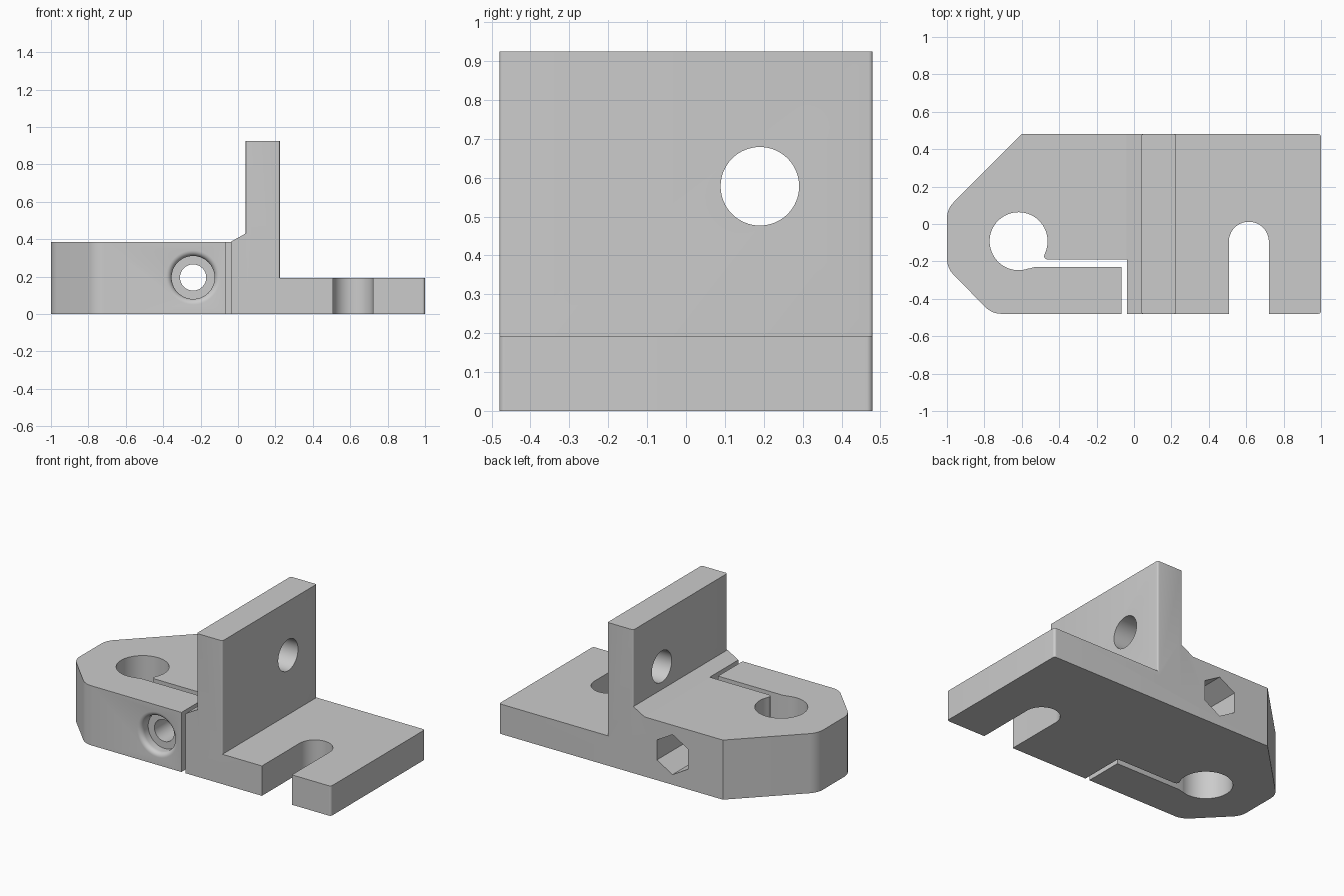
import bpy, bmesh, math
from mathutils import Vector

if "Cube" in bpy.data.objects:
    bpy.data.objects.remove(bpy.data.objects["Cube"], do_unlink=True)

grey = bpy.data.materials.new("plain grey")
grey.use_nodes = True
grey.diffuse_color = (0.6, 0.6, 0.6, 1)
grey.node_tree.nodes["Principled BSDF"].inputs["Base Color"].default_value = (0.6, 0.6, 0.6, 1)

AXES = {"x": lambda u, v, w: (w, u, v),
        "y": lambda u, v, w: (u, w, v),
        "z": lambda u, v, w: (u, v, w)}


def loft(name, rings, axis):
    """Solid through a list of (outline, position along axis) rings."""
    bm = bmesh.new()
    loops = [[bm.verts.new(AXES[axis](u, v, w)) for u, v in pts] for pts, w in rings]
    for a, b in zip(loops, loops[1:]):
        for i in range(len(a)):
            j = (i + 1) % len(a)
            bm.faces.new((a[i], a[j], b[j], b[i]))
    bm.faces.new(loops[0])
    bm.faces.new(loops[-1])
    bmesh.ops.recalc_face_normals(bm, faces=bm.faces[:])
    mesh = bpy.data.meshes.new(name)
    bm.to_mesh(mesh)
    bm.free()
    mesh.materials.append(grey)
    obj = bpy.data.objects.new(name, mesh)
    bpy.context.collection.objects.link(obj)
    return obj


def prism(name, pts, axis, lo, hi):
    return loft(name, [(pts, lo), (pts, hi)], axis)


def arc(cx, cy, r, n=64, start=0, sweep=360):
    steps = n if sweep == 360 else n + 1
    angles = [math.radians(start + sweep * i / n) for i in range(steps)]
    return [(cx + r * math.cos(a), cy + r * math.sin(a)) for a in angles]


def rounded(corners, n=8):
    """Outline with each (x, y, radius) corner filleted."""
    out = []
    for i, (x, y, r) in enumerate(corners):
        p = Vector((x, y))
        if r == 0:
            out.append((x, y))
            continue
        a = (Vector(corners[i - 1][:2]) - p).normalized()
        b = (Vector(corners[(i + 1) % len(corners)][:2]) - p).normalized()
        half = a.angle(b) / 2
        centre = p + (a + b).normalized() * (r / math.sin(half))
        start = p + a * (r / math.tan(half)) - centre
        end = p + b * (r / math.tan(half)) - centre
        for k in range(n + 1):
            out.append(tuple(centre + start.lerp(end, k / n).normalized() * r))
    return out


def combine(target, tool, operation):
    mod = target.modifiers.new("combine", "BOOLEAN")
    mod.operation, mod.solver, mod.object = operation, "EXACT", tool
    bpy.context.view_layer.objects.active = target
    bpy.ops.object.modifier_apply(modifier=mod.name)
    bpy.data.objects.remove(tool, do_unlink=True)


# Stepped side profile trimmed to the plan outline
D = 0.48
bracket = prism("clamp_bracket", [(-1.1, 0), (-1.1, 0.385), (-0.04, 0.385), (0.04, 0.43),
                                  (0.07, 0.43), (0.07, 0.193), (1.1, 0.193), (1.1, 0)], "y", -0.6, 0.6)
plan = rounded([(-1, -0.235, 0.12), (-0.76, -D, 0.12), (1, -D, 0.015),
                (1, D, 0.015), (-0.6, D, 0), (-1, 0.08, 0.12)])
combine(bracket, prism("plan_outline", plan, "z", -0.2, 1.2), "INTERSECT")

# Upright wall
wall = rounded([(0.04, -D, 0.01), (0.225, -D, 0.01), (0.225, D, 0.01), (0.04, D, 0.01)], 4)
combine(bracket, prism("upright_wall", wall, "z", 0.1, 0.925), "UNION")

# Rod hole and the L-shaped clamp slit
combine(bracket, prism("rod_hole", arc(-0.617, -0.092, 0.155), "z", -0.2, 0.7), "DIFFERENCE")
slit = [(-0.6, -0.24), (-0.56, -0.238), (-0.53, -0.23), (-0.068, -0.23), (-0.068, -0.6),
        (-0.038, -0.6), (-0.038, -0.19), (-0.463, -0.19), (-0.475, -0.185),
        (-0.481, -0.173), (-0.476, -0.155), (-0.6, -0.1)]
combine(bracket, prism("clamp_slit", slit, "z", -0.2, 0.7), "DIFFERENCE")

# Open slot in the base plate
slot = arc(0.614, -0.095, 0.107, 32, 0, 180) + [(0.507, -0.7), (0.721, -0.7)]
combine(bracket, prism("plate_slot", slot, "z", -0.2, 0.5), "DIFFERENCE")

# Round hole through the wall
combine(bracket, prism("wall_hole", arc(0.19, 0.578, 0.101), "x", -0.2, 0.5), "DIFFERENCE")

# Clamp screw: through hole, counterbore with a rounded lip, hexagonal nut pocket
SX, SZ = -0.24, 0.195
combine(bracket, prism("screw_hole", arc(SX, SZ, 0.07, 48), "y", -0.7, 0.7), "DIFFERENCE")
lip = 0.03
rings = [(arc(SX, SZ, 0.115 + lip), -D - 0.05)]
for k in range(7):
    t = math.radians(15 * k)
    rings.append((arc(SX, SZ, 0.115 + lip * (1 - math.sin(t))), -D + lip * (1 - math.cos(t))))
rings.append((arc(SX, SZ, 0.115), -D + 0.07))
combine(bracket, loft("screw_counterbore", rings, "y"), "DIFFERENCE")
combine(bracket, prism("nut_pocket", arc(SX, SZ, 0.129, 6, 30), "y", 0.05, 0.7), "DIFFERENCE")

# Smooth the round surfaces, keep machined edges sharp
bpy.ops.object.select_all(action="DESELECT")
bracket.select_set(True)
bpy.context.view_layer.objects.active = bracket
bpy.ops.object.shade_smooth_by_angle(angle=math.radians(25))
